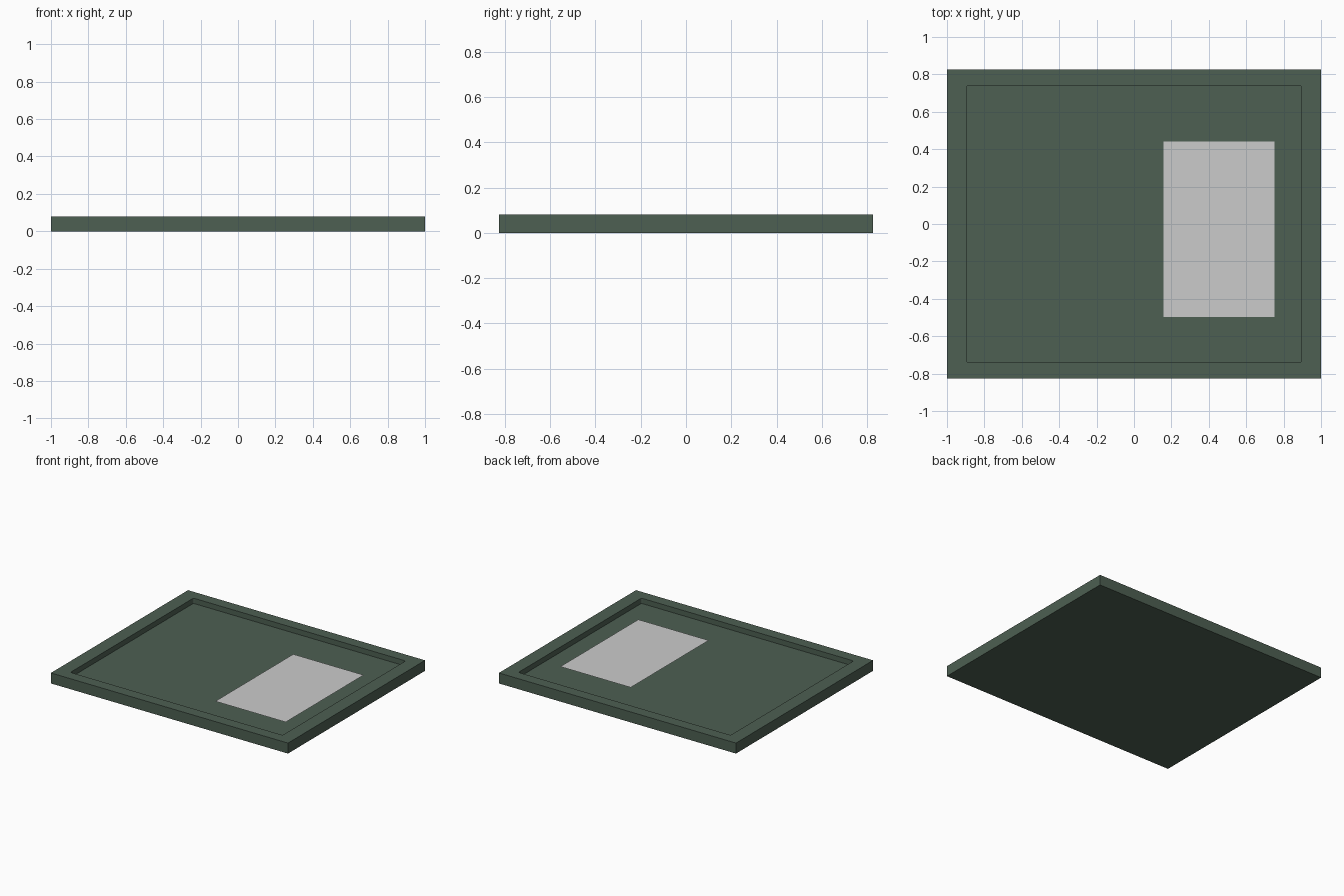
import bpy, bmesh, math

if "Cube" in bpy.data.objects:
    bpy.data.objects.remove(bpy.data.objects["Cube"])

FLOOR, TOP = 0.04, 0.08


def make_object(name, bm, mat=None):
    bmesh.ops.recalc_face_normals(bm, faces=bm.faces)
    mesh = bpy.data.meshes.new(name)
    bm.to_mesh(mesh)
    bm.free()
    obj = bpy.data.objects.new(name, mesh)
    bpy.context.collection.objects.link(obj)
    if mat:
        mesh.materials.append(mat)
    return obj


def box(name, x0, x1, y0, y1, z0, z1, mat=None, corner=0):
    bm = bmesh.new()
    bmesh.ops.create_cube(bm, size=1)
    for v in bm.verts:
        v.co = ((x0 + x1) / 2 + v.co.x * (x1 - x0),
                (y0 + y1) / 2 + v.co.y * (y1 - y0),
                (z0 + z1) / 2 + v.co.z * (z1 - z0))
    if corner:
        upright = [e for e in bm.edges
                   if abs(e.verts[0].co.z - e.verts[1].co.z) > 1e-4]
        bmesh.ops.bevel(bm, geom=upright, offset=corner, segments=3,
                        profile=0.5, affect='EDGES')
    return make_object(name, bm, mat)


green = bpy.data.materials.new("dark_green")
green.diffuse_color = (0.075, 0.115, 0.085, 1)
green.use_nodes = True
green.node_tree.nodes["Principled BSDF"].inputs["Base Color"].default_value = green.diffuse_color

# Tray slab with a shallow recess cut into its top
tray = box("tray", -1, 1, -0.826, 0.826, 0, TOP, green)
cutter = box("recess_cutter", -0.895, 0.895, -0.741, 0.741, FLOOR, 0.2,
             green, corner=0.012)
cutter.hide_render = True
cutter.hide_viewport = True
cut = tray.modifiers.new("recess", 'BOOLEAN')
cut.operation = 'DIFFERENCE'
cut.solver = 'EXACT'
cut.object = cutter

# Thin grey sheet lying on the recess floor
bm = bmesh.new()
bmesh.ops.create_grid(bm, x_segments=1, y_segments=1, size=0.5)
for v in bm.verts:
    v.co = (0.454 + v.co.x * 0.594, -0.028 + v.co.y * 0.94, FLOOR + 0.008)
make_object("sheet", bm)
